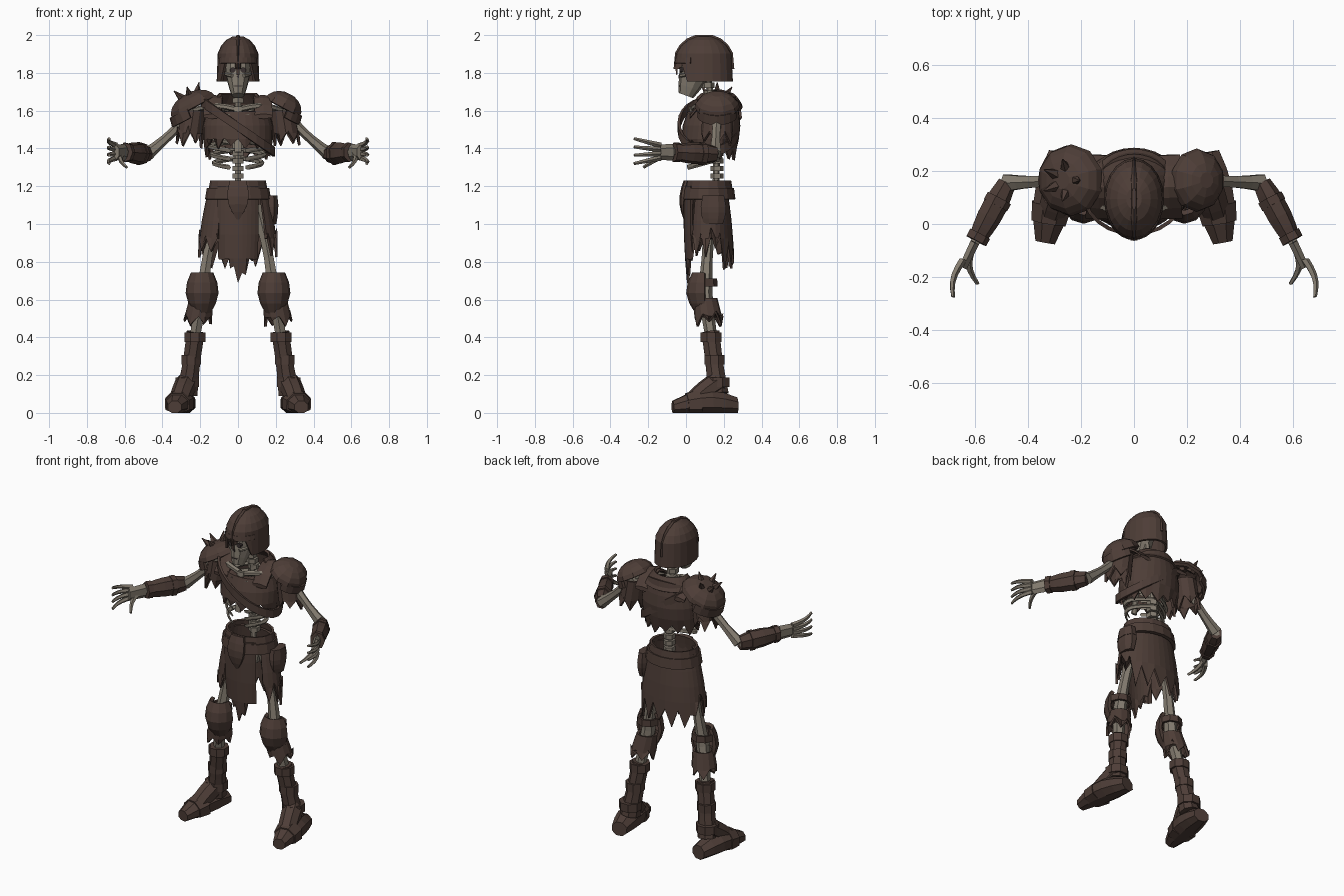
import bpy, bmesh, math, random
from mathutils import Vector

random.seed(4)
if "Cube" in bpy.data.objects:
    bpy.data.objects.remove(bpy.data.objects["Cube"], do_unlink=True)


def material(name, red, green, blue):
    mat = bpy.data.materials.new(name)
    mat.use_nodes = True
    mat.diffuse_color = (red, green, blue, 1)
    mat.node_tree.nodes["Principled BSDF"].inputs["Base Color"].default_value = mat.diffuse_color
    return mat


LEATHER = material("brown leather", .075, .047, .038)
BONE = material("old bone", .23, .2, .16)
DARK = material("dark hollow", .04, .03, .03)


def skin(name, mat, rings, closed=True, cap_start=False, cap_end=False):
    """Join rows of points into a flat shaded mesh object."""
    bm = bmesh.new()
    rows = [[bm.verts.new(point) for point in ring] for ring in rings]
    for upper, lower in zip(rows, rows[1:]):
        for i in range(len(upper) - (not closed)):
            k = (i + 1) % len(upper)
            bm.faces.new((upper[i], upper[k], lower[k], lower[i]))
    if cap_start:
        bm.faces.new(rows[0])
    if cap_end:
        bm.faces.new(rows[-1])
    bmesh.ops.recalc_face_normals(bm, faces=bm.faces)
    mesh = bpy.data.meshes.new(name)
    bm.to_mesh(mesh)
    bm.free()
    mesh.materials.append(mat)
    ob = bpy.data.objects.new(name, mesh)
    bpy.context.collection.objects.link(ob)
    return ob


def rod(name, mat, start, end, first, last, bulge=0, bend=Vector(), flat=1, seg=6, steps=5):
    """Solid limb from start to end: radius goes from first to last, swollen and bent midway."""
    start, end = Vector(start), Vector(end)
    along = (end - start).normalized()
    steep = abs(along.z) > .8
    side = along.cross(Vector((0, steep, not steep))).normalized()
    over = side.cross(along)
    rings = []
    for j in range(steps + 1):
        t = j / steps
        swell = math.sin(math.pi * t)
        radius = first + (last - first) * t + bulge * swell
        centre = start.lerp(end, t) + bend * swell
        ring = []
        for k in range(seg):
            a = math.tau * (k + .5) / seg
            point = centre + radius * (side * math.cos(a) + over * flat * math.sin(a))
            point.z = max(point.z, 0)
            ring.append(point)
        rings.append(ring)
    return skin(name, mat, rings, cap_start=True, cap_end=True)


def shell(name, top, low, first, last, bulge=0, depth=1, seg=16, arc=None, neck=None, hem=None,
          thick=.014, dome=False):
    """Thin sheet wrapped round an upright axis; angle zero is the front, depth is y over x."""
    top, low = Vector(top), Vector(low)
    begin, finish = arc or (0, 360)
    steps = 4
    rings = []
    for j in range(steps + 1):
        t = j / steps
        centre = top.lerp(low, t)
        radius = first + (last - first) * t + bulge * math.sin(math.pi * t)
        if dome:
            swing = math.radians(15 + 75 * t)
            centre = low.lerp(top, math.cos(swing))
            radius = last * math.sin(swing)
        ring = []
        for i in range(seg + bool(arc)):
            degrees = begin + (finish - begin) * i / seg
            a = math.radians(degrees)
            point = centre + radius * Vector((math.sin(a), -depth * math.cos(a), 0))
            if neck and j == 0:
                point.z = neck(degrees, i)
            if hem and j == steps:
                point.z = hem(degrees, i)
            ring.append(point)
        rings.append(ring)
    ob = skin(name, LEATHER, rings, closed=not arc, cap_start=dome)
    solid = ob.modifiers.new("thickness", "SOLIDIFY")
    solid.thickness, solid.offset = thick, 0
    return ob


def torn(high, low, jitter=.02):
    """Ragged hem: every other column hangs low as a point."""
    return lambda degrees, i: (low if i % 2 else high) + random.uniform(-jitter, jitter)


def lift(point, height):
    return point + Vector((0, 0, height))


# Skull
rod("skull", BONE, (0, 0, 1.68), (0, .08, 1.9), .034, .07, bulge=.013, flat=1.2, seg=10)
rod("nose_hollow", DARK, (0, -.041, 1.78), (0, 0, 1.78), .01, .01, seg=3)
rod("mouth_gap", DARK, (0, -.04, 1.73), (0, 0, 1.73), .026, .026, flat=.12, seg=4)

# Helmet with cheek guards, brow band, crest and nose guard
brow = Vector((0, .095, 1.86))
shell("helmet", lift(brow, .13), brow, 0, .106, depth=1.38, seg=20, dome=True,
      hem=lambda degrees, i: brow.z if abs(degrees - 180) > 127 else 1.755)
shell("helmet_crest", lift(brow, .14), brow, 0, .014, depth=11, seg=12, dome=True,
      hem=lambda degrees, i: 1.82)
shell("brow_band", lift(brow, .02), lift(brow, -.01), .104, .108, depth=1.38, seg=10, arc=(-62, 62))
rod("nose_guard", LEATHER, lift(brow, 0) - Vector((0, .15, 0)), (0, -.048, 1.79), .018, .01, flat=.5, seg=4)

# Spine and breastbone
rod("spine_core", BONE, (0, .15, 1.1), (0, .11, 1.8), .018, .018, bend=Vector((0, .03, 0)))
for n in range(14):
    z = 1.2 + n * .04
    base = Vector((0, .165 - max(0, z - 1.58) * .35, z))
    rod(f"vertebra_{n}", BONE, base, lift(base, .028), .034, .034, steps=1)
rod("breastbone", BONE, (0, .03, 1.62), (0, 0, 1.38), .025, .02, flat=.5)

# Torn vest, back collar and slanted strap
vest_top, vest_low = Vector((0, .15, 1.66)), Vector((0, .12, 1.38))
hem_front, hem_back = torn(1.46, 1.41, .015), torn(1.4, 1.35, .015)


def vest_hem(degrees, i):
    return (hem_front if abs(degrees - 180) > 115 else hem_back)(degrees, i)


shell("vest", vest_top, vest_low, .13, .165, bulge=.03, depth=.82, seg=28, hem=vest_hem,
      neck=lambda degrees, i: 1.63 - .045 * math.cos(math.radians(degrees)))
shell("back_collar", lift(vest_top, .03), lift(vest_top, -.04), .095, .155, depth=.82, arc=(70, 290))
strap = shell("chest_strap", lift(vest_low, .16), lift(vest_low, .11), .19, .19, depth=.83, seg=24)
for vertex in strap.data.vertices:
    vertex.co.z -= vertex.co.x * .7

# Pelvis, belt, skirt and front cloth
waist = Vector((0, .12, 1.23))
rod("pelvis", BONE, lift(waist, -.2), lift(waist, -.08), .06, .09, flat=.6, seg=8)
shell("waistband", waist, lift(waist, -.05), .14, .15, depth=.8)
shell("belt", lift(waist, -.04), lift(waist, -.1), .155, .165, depth=.8, thick=.02)
shell("skirt", lift(waist, -.03), lift(waist, -.4), .145, .205, depth=.62, seg=24, arc=(48, 328), bulge=.01,
      hem=lambda degrees, i: .95 - .1 * (i % 2) - .08 * (abs(degrees - 180) < 60) + random.uniform(-.03, .03))
shell("front_cloth", lift(waist, -.03), lift(waist, -.54), .15, .13, depth=.83, seg=10, arc=(-44, 44), bulge=.01,
      hem=lambda degrees, i: .67 + .0045 * abs(degrees - 4) + .05 * (i % 2 == 0))
rod("front_flap", LEATHER, (0, 0, waist.z), (0, -.01, 1.02), .05, .006, bulge=.035,
    bend=Vector((0, -.015, 0)), flat=.25)
pouch = Vector((.175, .145, 1))
rod("pouch", LEATHER, pouch, lift(pouch, .15), .03, .03, bulge=.01, flat=1.8, seg=8)
rod("pouch_flap", LEATHER, lift(pouch, .09), lift(pouch, .15), .043, .036, flat=1.7, seg=8)

for s, side in ((1, "left"), (-1, "right")):
    def at(x, y, z):
        return Vector((s * x, y, z))

    def part(name, mat, start, end, first, last, **options):
        return rod(f"{side}_{name}", mat, start, end, first, last, **options)

    def wrap(name, top, low, first, last, **options):
        return shell(f"{side}_{name}", top, low, first, last, **options)

    # Joints
    shoulder, elbow, wrist = at(.235, .165, 1.6), at(.48, .155, 1.37), at(.6, -.07, 1.38)
    hip, knee, ankle = at(.1, .13, 1.1), at(.19, .1, .63), at(.27, .17, .15)

    # Face and rib cage
    part("eye_socket", DARK, at(.028, -.034, 1.815), at(.028, 0, 1.815), .015, .015, seg=8)
    part("cheekbone", BONE, at(.03, -.03, 1.785), at(.07, .05, 1.8), .01, .01, bend=at(.01, 0, 0))
    part("collarbone", BONE, at(.015, .04, 1.61), shoulder, .016, .016, bend=at(0, -.03, .02))
    for n in range(7):
        back = at(0, .19, 1.62 - n * .045)
        part(f"rib_{n}", BONE, back, back + at(.05, -.18, -.05), .014, .014,
             bend=at(.125 - .012 * abs(n - 4), 0, 0), seg=5, steps=8)

    # Vest strap over the shoulder
    part("vest_strap", LEATHER, at(.135, .02, 1.57), at(.125, .26, 1.59), .055, .055,
         bend=at(0, 0, .09), flat=.25, steps=6)

    # Shoulder armour: tilted dome over a plate, with a torn sleeve beneath
    size = .1 if s > 0 else .126
    dome = wrap("shoulder_dome", (0, 0, .075), (0, 0, 0), 0, size, seg=10, dome=True, thick=.02,
                depth=1.1 if s > 0 else 1)
    plate = wrap("shoulder_plate", at(.01, 0, .01), at(.015, 0, -.04), size * .95, size, seg=8,
                 arc=(s * 10, s * 170), thick=.016)
    for armour in (dome, plate):
        armour.location = lift(shoulder, .015)
        armour.rotation_euler.y = s * math.radians(28)
    wrap("sleeve", shoulder, shoulder + at(.025, 0, -.16), .06, .065, depth=1.2, seg=12, hem=torn(1.5, 1.42))

    # Arm
    part("upper_arm", BONE, shoulder, elbow, .036, .036, bulge=-.012, bend=at(0, 0, -.01))
    part("forearm", BONE, elbow, wrist, .024, .02)
    part("bracer", LEATHER, elbow, elbow.lerp(wrist, .95), .036, .034, bulge=.014, flat=1.2, seg=7)
    for name, t, radius in (("strap", .25, .052), ("cuff", .85, .044)):
        part(f"bracer_{name}", LEATHER, elbow.lerp(wrist, t), elbow.lerp(wrist, t + .12), radius, radius,
             flat=1.2, seg=7)

    # Hand
    palm = wrist + at(.045, -.095, 0)
    part("palm", BONE, wrist, palm, .02, .018, flat=2.2)
    for n in range(4):
        root = lift(palm, -.03 + n * .022) + at(0, .03, 0)
        part(f"finger_{n}", BONE, root, root + at(.037, -.14, n * .022 - .03), .016, .008,
             bend=at(.018, 0, 0), seg=5)
    part("thumb", BONE, wrist.lerp(palm, .3), wrist + at(-.01, -.155, -.08), .018, .008, bend=at(.02, 0, 0), seg=5)

    # Leg with knee guard, strap and torn wrap
    part("thigh", BONE, hip, knee, .042, .04, bulge=-.012, bend=at(.01, 0, 0))
    part("shin", BONE, knee, ankle, .04, .03, bulge=-.004)
    wrap("knee_guard", lift(knee, .11), lift(knee, -.1), .05, .035, bulge=.035, depth=1.15, seg=6,
         arc=(-90, 90), thick=.02)
    wrap("knee_strap", lift(knee, .08), lift(knee, .04), .058, .06, seg=8)
    wrap("knee_wrap", knee.lerp(ankle, .05), knee.lerp(ankle, .32), .056, .07, seg=12, hem=torn(.53, .475))

    # Boot
    cuff = knee.lerp(ankle, .42)
    part("boot_shaft", LEATHER, cuff, lift(ankle, -.05), .052, .06, bulge=-.006, seg=8)
    for n, radius in enumerate((.06, .056, .068)):
        band = cuff.lerp(ankle, .1 + n * .43)
        part(f"boot_band_{n}", LEATHER, lift(band, .025), lift(band, -.025), radius, radius, seg=8, steps=1)
    heel, toe = at(.275, .27, .04), at(.335, -.07, .03)
    part("foot", LEATHER, heel, toe, .05, .04, bulge=.033, bend=at(0, 0, .02), flat=.9, seg=8)
    part("instep", LEATHER, lift(ankle, .01), heel.lerp(toe, .75), .062, .055, bend=at(0, 0, .01), seg=8)
    part("toe_plate", LEATHER, lift(heel.lerp(toe, .58), .015), lift(heel.lerp(toe, .78), .01), .082, .07,
         flat=.95, seg=8)

# Spikes fanned over the right shoulder
for n in range(5):
    yaw = math.tau * n / 5
    aim = Vector((.6 * math.cos(yaw) - .4, .6 * math.sin(yaw), .8)).normalized()
    centre = Vector((-.24, .165, 1.615))
    rod(f"shoulder_spike_{n}", LEATHER, centre + aim * .06, centre + aim * .14, .028, .002, seg=5)
